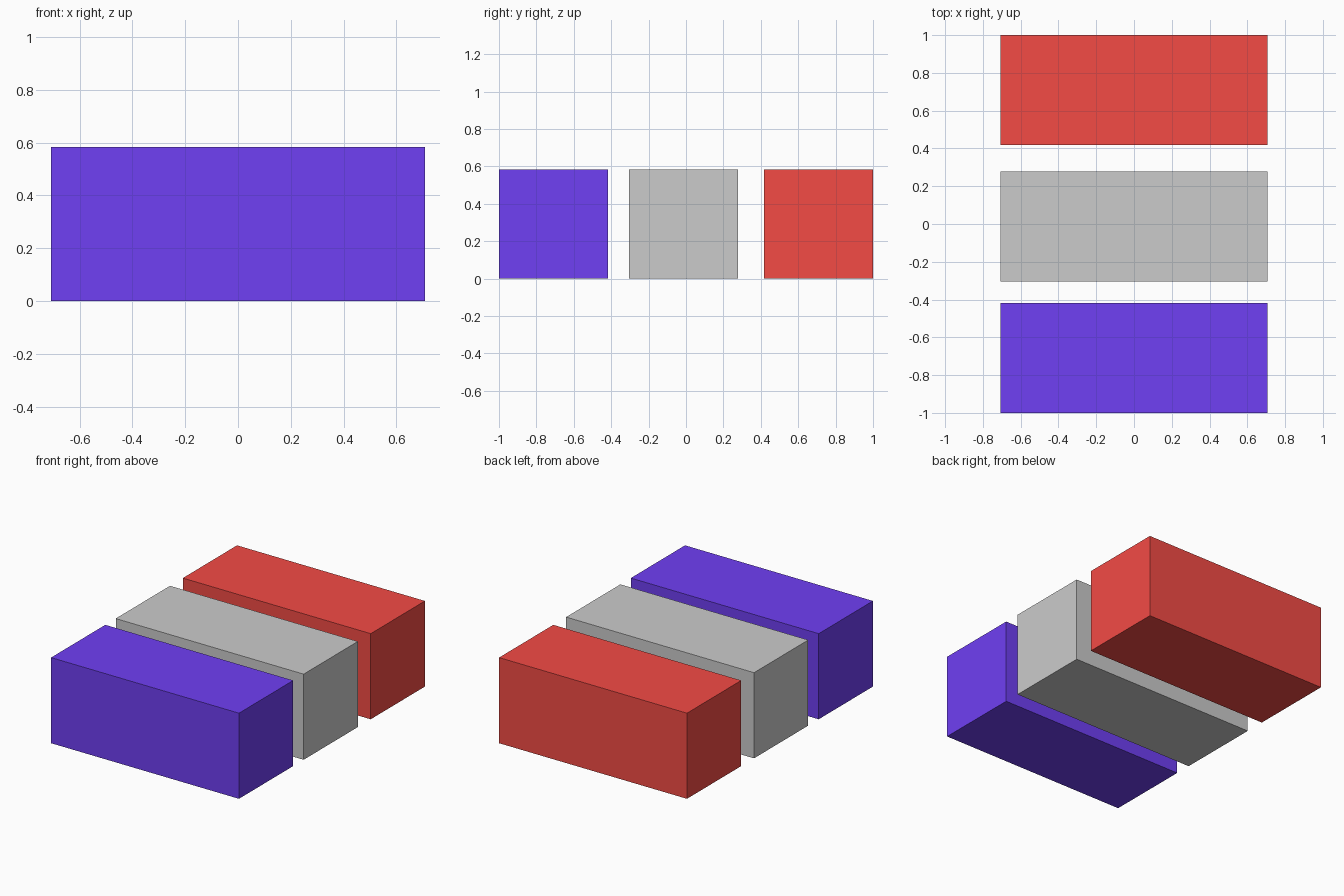
import bpy

if "Cube" in bpy.data.objects:
    bpy.data.objects.remove(bpy.data.objects["Cube"])

LENGTH, SIDE = 1.415, 0.583


def block(name, y, color=None):
    bpy.ops.mesh.primitive_cube_add(size=1, location=(0, y, SIDE / 2))
    obj = bpy.context.object
    obj.name = name
    obj.scale = (LENGTH, SIDE, SIDE)
    bpy.ops.object.transform_apply(location=False, rotation=False, scale=True)
    if color:
        mat = bpy.data.materials.new(name + "_paint")
        mat.diffuse_color = (*color, 1)
        mat.use_nodes = True
        mat.node_tree.nodes["Principled BSDF"].inputs["Base Color"].default_value = mat.diffuse_color
        obj.data.materials.append(mat)
    return obj


# Three identical bars laid side by side; the middle one sits slightly forward
block("front_blue_block", -1 + SIDE / 2, (0.16, 0.05, 0.9))
block("middle_grey_block", -0.013)
block("back_red_block", 1 - SIDE / 2, (0.9, 0.07, 0.06))
